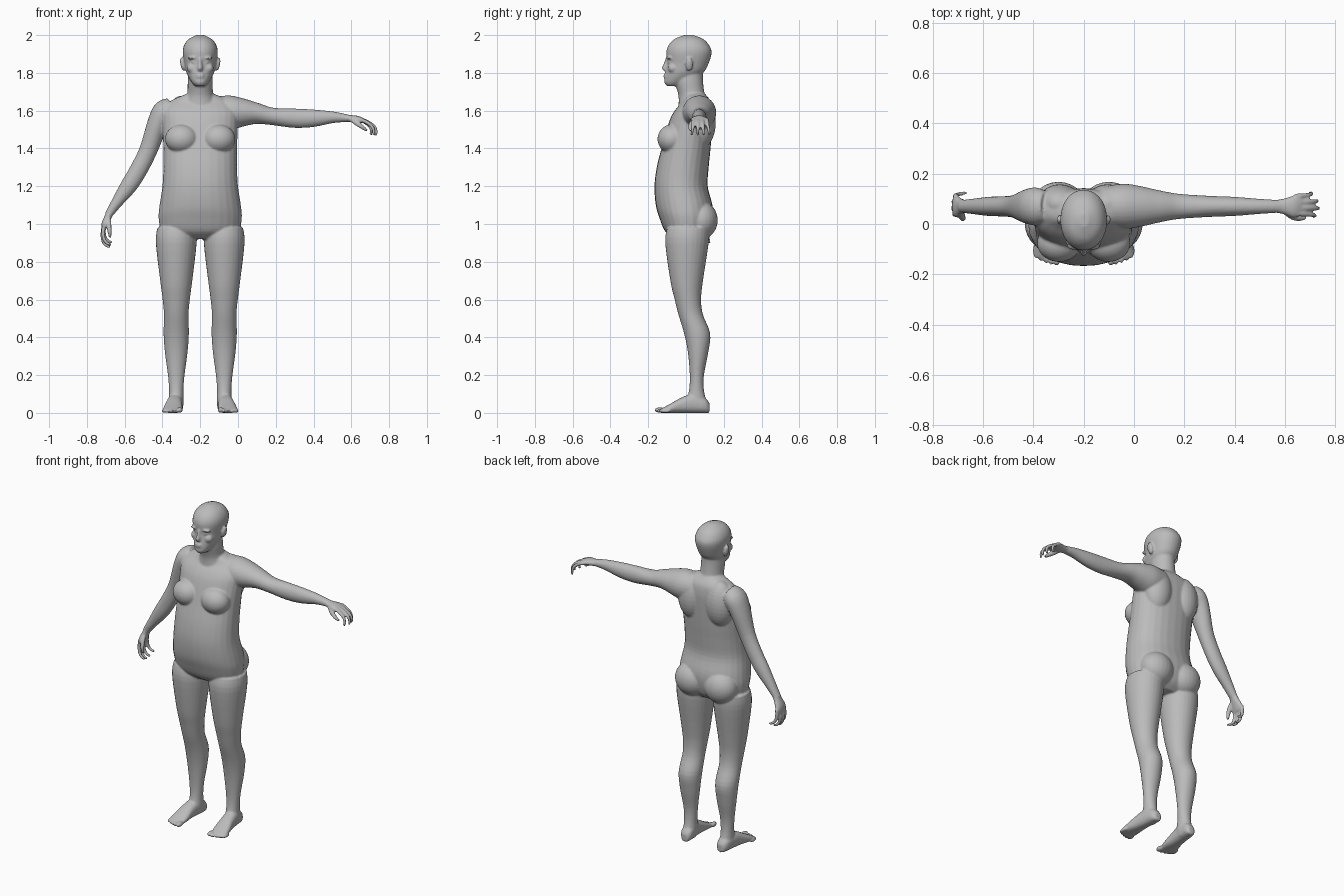
import bpy
import bmesh
import math
from mathutils import Vector, Matrix

if "Cube" in bpy.data.objects:
    bpy.data.objects.remove(bpy.data.objects["Cube"])

MIDLINE = -.2
ARM_DEPTH = .07
RIGHT, BACK, UP = Vector((1, 0, 0)), Vector((0, 1, 0)), Vector((0, 0, 1))
SIDES = (-1, 1)
bm = bmesh.new()


def spline(before, start, end, after, t):
    """Catmull-Rom blend of two neighbouring values."""
    bend = 2 * before - 5 * start + 4 * end - after
    twist = 3 * (start - end) + after - before
    return start + t / 2 * (end - before + t * (bend + t * twist))


def smooth_path(points, steps=4):
    """Resample a list of number tuples along a smooth curve."""
    padded = [points[0], *points, points[-1]]
    path = []
    for window in zip(padded, padded[1:], padded[2:], padded[3:]):
        for step in range(steps):
            path.append([spline(*values, step / steps) for values in zip(*window)])
    return path + [points[-1]]


def loft(sections, across=None, deep=BACK, power=2, sides=28):
    """Skin rings given as (x, y, z, half width, half depth)."""
    path = smooth_path(sections)
    rings = []
    for i, (x, y, z, width, depth) in enumerate(path):
        side = across
        if side is None:
            ahead, behind = path[min(i + 1, len(path) - 1)], path[max(i - 1, 0)]
            side = deep.cross(Vector(ahead[:3]) - Vector(behind[:3])).normalized()
        ring = []
        for k in range(sides):
            angle = math.tau * k / sides
            c, s = math.cos(angle), math.sin(angle)
            c = math.copysign(abs(c) ** (2 / power), c)
            s = math.copysign(abs(s) ** (2 / power), s)
            ring.append(bm.verts.new(Vector((x, y, z)) + side * width * c + deep * depth * s))
        rings.append(ring)
    for lower, upper in zip(rings, rings[1:]):
        for k in range(sides):
            bm.faces.new((lower[k - 1], lower[k], upper[k], upper[k - 1]))
    bm.faces.new(rings[0])
    bm.faces.new(rings[-1])


def level(z, front, back, width, centre=MIDLINE):
    """Upright section between a front and a back depth."""
    return centre, (front + back) / 2, z, width, (back - front) / 2


def joint(x, z, thick, deep):
    """Arm section."""
    return x, ARM_DEPTH, z, thick, deep


def blob(x, y, z, width, depth, height, tilt=0):
    place = Matrix.Translation((MIDLINE + x, y, z)) @ Matrix.Rotation(tilt, 4, "Y")
    size = Matrix.Diagonal((width, depth, height, 1))
    bmesh.ops.create_uvsphere(bm, u_segments=24, v_segments=16, radius=1, matrix=place @ size)


# Torso, from crotch to collar
loft([
    level(z=.92, front=-.06, back=.08, width=.11),
    level(z=.96, front=-.11, back=.12, width=.2),
    level(z=1.03, front=-.14, back=.14, width=.22),
    level(z=1.1, front=-.16, back=.14, width=.215),
    level(z=1.2, front=-.167, back=.115, width=.2),
    level(z=1.3, front=-.155, back=.12, width=.195),
    level(z=1.4, front=-.13, back=.13, width=.195),
    level(z=1.54, front=-.09, back=.14, width=.2),
    level(z=1.6, front=-.06, back=.14, width=.2),
    level(z=1.65, front=-.02, back=.13, width=.16),
    level(z=1.69, front=-.01, back=.1, width=.07),
], across=RIGHT, power=2.2)

# Neck
loft([
    level(z=1.62, front=-.04, back=.12, width=.1),
    level(z=1.68, front=-.04, back=.1, width=.07),
    level(z=1.76, front=-.06, back=.09, width=.066),
    level(z=1.83, front=-.05, back=.09, width=.06),
], across=RIGHT)

# Head, from chin to crown
loft([
    level(z=1.73, front=-.1, back=-.03, width=.025),
    level(z=1.75, front=-.115, back=.01, width=.045),
    level(z=1.8, front=-.108, back=.09, width=.073),
    level(z=1.85, front=-.1, back=.12, width=.084),
    level(z=1.91, front=-.104, back=.136, width=.093),
    level(z=1.95, front=-.09, back=.12, width=.084),
    level(z=1.98, front=-.06, back=.09, width=.06),
    level(z=2, front=-.01, back=.04, width=.02),
], across=RIGHT, power=2.1)

# Nose and lips
loft([
    level(z=1.88, front=-.107, back=-.09, width=.009),
    level(z=1.85, front=-.118, back=-.09, width=.009),
    level(z=1.825, front=-.128, back=-.09, width=.014),
    level(z=1.81, front=-.118, back=-.09, width=.012),
], across=RIGHT)
for height in (1.79, 1.778):
    blob(x=0, y=-.108, z=height, width=.022, depth=.012, height=.006)

for s in SIDES:
    # Brow, eye, cheek and ear
    blob(x=s * .036, y=-.087, z=1.88, width=.03, depth=.017, height=.008, tilt=s * .1)
    blob(x=s * .033, y=-.086, z=1.857, width=.014, depth=.011, height=.008)
    blob(x=s * .045, y=-.07, z=1.825, width=.026, depth=.026, height=.025)
    blob(x=s * .094, y=.017, z=1.845, width=.011, depth=.02, height=.036, tilt=s * .2)
    # Breast, shoulder blade and buttock
    blob(x=s * .098, y=-.075, z=1.45, width=.088, depth=.076, height=.077)
    blob(x=s * .095, y=.08, z=1.54, width=.09, depth=.078, height=.14)
    blob(x=s * .1, y=.08, z=1.02, width=.104, depth=.088, height=.1)

    # Leg, from hip to heel
    leg = MIDLINE + s * .127
    loft([
        level(z=.98, front=-.1, back=.12, width=.1, centre=leg),
        level(z=.9, front=-.11, back=.12, width=.108, centre=leg),
        level(z=.7, front=-.083, back=.09, width=.085, centre=leg),
        level(z=.6, front=-.06, back=.08, width=.072, centre=leg),
        level(z=.52, front=-.04, back=.09, width=.065, centre=leg),
        level(z=.42, front=-.01, back=.128, width=.067, centre=leg),
        level(z=.32, front=.01, back=.118, width=.06, centre=leg),
        level(z=.2, front=.02, back=.095, width=.044, centre=leg),
        level(z=.12, front=.016, back=.095, width=.038, centre=leg),
        level(z=.05, front=0, back=.11, width=.039, centre=leg),
        level(z=.01, front=.02, back=.11, width=.03, centre=leg),
    ], across=RIGHT)

    # Foot, widening and turning out from heel to ball
    foot = []
    for y, width, top in ((.125, .02, .05), (.1, .036, .08), (.04, .04, .1),
                          (-.02, .043, .083), (-.08, .05, .05), (-.135, .048, .02)):
        turn_out = .136 - y / 10
        foot.append((MIDLINE + s * turn_out, y, top / 2, width, top / 2))
    loft(foot, across=RIGHT, deep=UP, power=2.4)
    for toe in range(5):
        radius = .0105 if toe else .015
        blob(x=s * (.108 + .021 * toe), y=-.138 + .002 * toe ** 2, z=radius,
             width=radius, depth=.028, height=radius)

# Left arm, reaching out sideways
loft([
    joint(x=-.12, z=1.59, thick=.085, deep=.08),
    joint(x=-.04, z=1.59, thick=.09, deep=.09),
    joint(x=.03, z=1.59, thick=.074, deep=.08),
    joint(x=.1, z=1.585, thick=.056, deep=.064),
    joint(x=.18, z=1.57, thick=.046, deep=.05),
    joint(x=.3, z=1.56, thick=.051, deep=.042),
    joint(x=.4, z=1.56, thick=.046, deep=.038),
    joint(x=.5, z=1.565, thick=.031, deep=.03),
    joint(x=.58, z=1.56, thick=.02, deep=.025),
])

# Right arm, hanging away from the body
loft([
    joint(x=-.35, z=1.62, thick=.05, deep=.06),
    joint(x=-.39, z=1.595, thick=.062, deep=.075),
    joint(x=-.425, z=1.53, thick=.056, deep=.068),
    joint(x=-.475, z=1.39, thick=.048, deep=.045),
    joint(x=-.53, z=1.28, thick=.047, deep=.04),
    joint(x=-.58, z=1.2, thick=.044, deep=.038),
    joint(x=-.637, z=1.12, thick=.031, deep=.031),
    joint(x=-.685, z=1.05, thick=.021, deep=.025),
])


def hand(wrist, along, knuckles):
    """Palm, four curled fingers and a thumb in a wrist frame."""
    wrist, along, knuckles = Vector(wrist), Vector(along).normalized(), Vector(knuckles).normalized()

    def section(reach, spread, lift, thick, wide):
        return *(wrist + along * reach + BACK * spread + knuckles * lift), thick, wide

    loft([
        section(reach=-.02, spread=0, lift=0, thick=.02, wide=.024),
        section(reach=.02, spread=0, lift=0, thick=.019, wide=.031),
        section(reach=.06, spread=0, lift=0, thick=.018, wide=.044),
        section(reach=.09, spread=.006, lift=-.006, thick=.013, wide=.044),
    ])
    for finger, length in enumerate((.92, 1, .97, .84)):
        root = .023 * finger - .029
        curl = ((.08, 0), (.115, -.01), (.15, -.03), (.163, -.055), (.16, -.075))
        loft([section(reach * length, root * (1 - lift * 5), lift, thick=.011 + lift / 20, wide=.011 + lift / 20)
              for reach, lift in curl], sides=14)
    loft([
        section(reach=.02, spread=-.015, lift=0, thick=.014, wide=.014),
        section(reach=.055, spread=-.04, lift=-.02, thick=.014, wide=.013),
        section(reach=.09, spread=-.048, lift=-.04, thick=.011, wide=.011),
        section(reach=.115, spread=-.045, lift=-.055, thick=.007, wide=.007),
    ], sides=14)


hand(wrist=(.575, ARM_DEPTH, 1.56), along=(1, 0, -.1), knuckles=(.1, 0, 1))
hand(wrist=(-.68, ARM_DEPTH, 1.056), along=(-.4, 0, -.9), knuckles=(-.9, 0, .4))

# One continuous skin over all the masses
bmesh.ops.recalc_face_normals(bm, faces=bm.faces)
mesh = bpy.data.meshes.new("human_body")
bm.to_mesh(mesh)
bm.free()
body = bpy.data.objects.new("human_body", mesh)
bpy.context.collection.objects.link(body)

grey = (.5, .5, .5, 1)
skin = bpy.data.materials.new("plain_grey")
skin.use_nodes = True
skin.diffuse_color = grey
skin.node_tree.nodes["Principled BSDF"].inputs["Base Color"].default_value = grey
mesh.materials.append(skin)

fuse = body.modifiers.new("fuse", "REMESH")
fuse.mode = "VOXEL"
fuse.voxel_size = .006
fuse.use_smooth_shade = True
relax = body.modifiers.new("relax", "SMOOTH")
relax.iterations = 3
